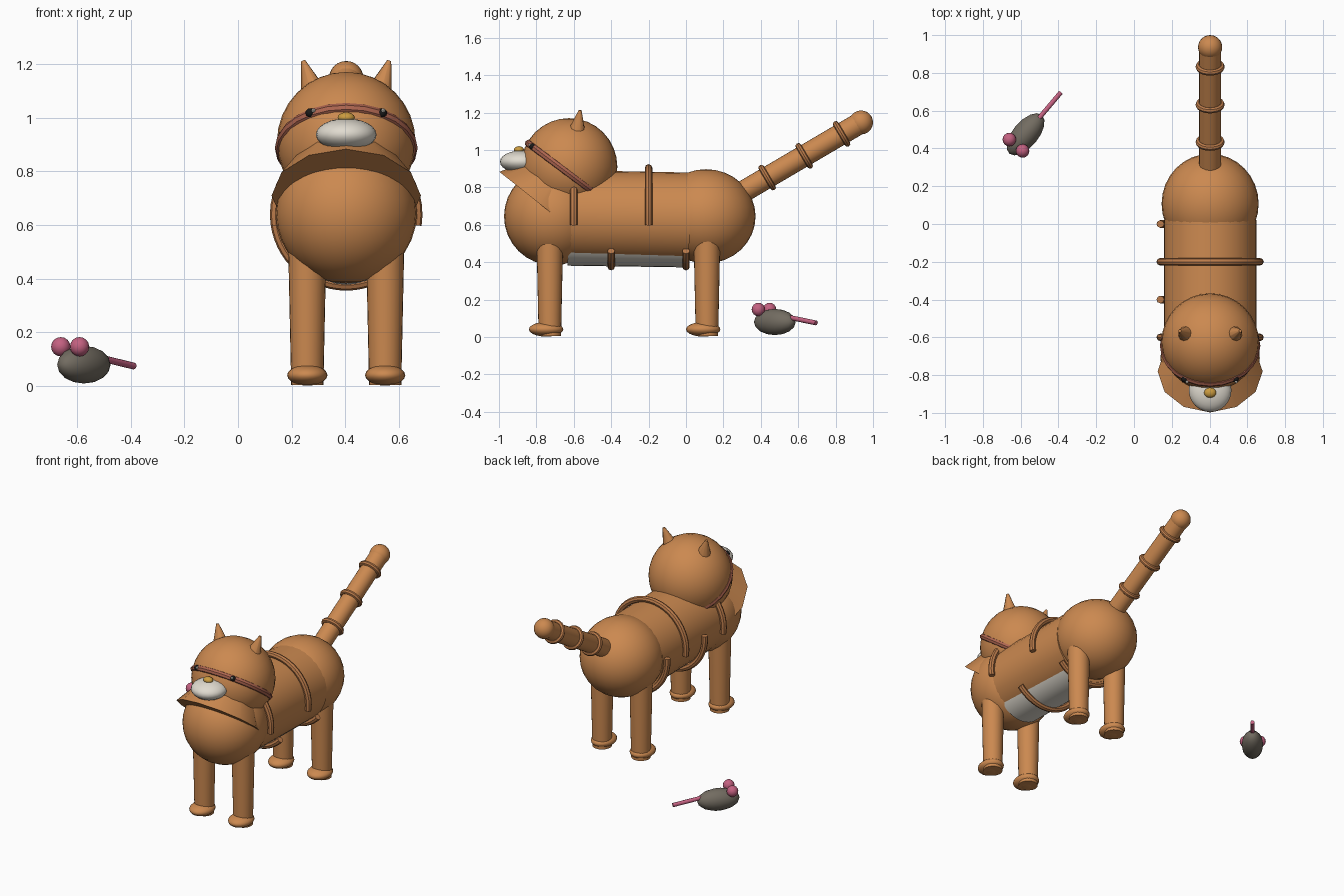
import bpy
from math import cos, sin, radians, pi
from mathutils import Vector

if "Cube" in bpy.data.objects:
    bpy.data.objects.remove(bpy.data.objects["Cube"])


def material(name, r, g, b):
    m = bpy.data.materials.new(name)
    m.diffuse_color = (r, g, b, 1)
    m.use_nodes = True
    m.node_tree.nodes["Principled BSDF"].inputs["Base Color"].default_value = m.diffuse_color
    return m


ORANGE = material("orange_fur", 0.60, 0.25, 0.08)
STRIPE = material("stripe", 0.50, 0.20, 0.07)
RED = material("red_brown", 0.42, 0.13, 0.08)
WHITE = material("cream", 0.75, 0.71, 0.63)
GOLD = material("gold", 0.60, 0.33, 0.05)
BLACK = material("black", 0.01, 0.01, 0.01)
GREY = material("mouse_grey", 0.17, 0.15, 0.12)
PINK = material("pink", 0.55, 0.12, 0.22)
CX = 0.403  # cat centre line


def finish(name, mat):
    o = bpy.context.object
    o.name = name
    o.data.materials.append(mat)
    bpy.ops.object.shade_smooth_by_angle(angle=radians(40))
    return o


def ball(name, loc, radii, mat, seg=32, rot=(0, 0, 0)):
    bpy.ops.mesh.primitive_uv_sphere_add(segments=seg, ring_count=seg // 2,
                                         radius=1, location=loc, rotation=rot)
    bpy.context.object.scale = radii
    return finish(name, mat)


def rod(name, a, b, r1, r2, mat, seg=24):
    a, b = Vector(a), Vector(b)
    d = b - a
    bpy.ops.mesh.primitive_cone_add(vertices=seg, radius1=r1, radius2=r2, depth=d.length,
                                    location=(a + b) / 2,
                                    rotation=d.to_track_quat('Z', 'Y').to_euler())
    return finish(name, mat)


def ring(name, loc, axis, major, minor, mat, seg=24):
    bpy.ops.mesh.primitive_torus_add(major_segments=seg, minor_segments=8, location=loc,
                                     major_radius=major, minor_radius=minor,
                                     rotation=Vector(axis).to_track_quat('Z', 'Y').to_euler())
    return finish(name, mat)


def body_arc(name, y, start, end):
    # capped tube bent round the body in the xz plane
    cu = bpy.data.curves.new(name, 'CURVE')
    cu.dimensions = '3D'
    cu.bevel_depth = 0.02
    cu.bevel_resolution = 2
    cu.use_fill_caps = True
    n = 24
    sp = cu.splines.new('POLY')
    sp.points.add(n)
    for i, p in enumerate(sp.points):
        t = radians(start + (end - start) * i / n)
        p.co = (CX + 0.264 * cos(t), y, 0.64 + 0.264 * sin(t), 1)
    o = bpy.data.objects.new(name, cu)
    bpy.context.collection.objects.link(o)
    bpy.ops.object.select_all(action='DESELECT')
    o.select_set(True)
    bpy.context.view_layer.objects.active = o
    bpy.ops.object.convert(target='MESH')
    finish(name, STRIPE)


# torso
ball("chest", (CX, -0.71, 0.645), (0.263, 0.263, 0.262), ORANGE)
ball("rump", (CX, 0.107, 0.645), (0.257, 0.265, 0.252), ORANGE)
rod("torso", (CX, -0.65, 0.647), (CX, 0.02, 0.634), 0.245, 0.245, ORANGE, 32)
rod("belly", (CX, -0.63, 0.571), (CX, 0.0, 0.562), 0.19, 0.19, WHITE, 32)

# stripes over the back and under the belly
for i, y in enumerate((-0.6, -0.2)):
    body_arc(f"back_stripe_{i}", y, -9, 189)
for i, y in enumerate((-0.4, 0.0)):
    body_arc(f"belly_stripe_{i}", y, 176, 317)

# legs and paws
for row, y in (("front", -0.728), ("rear", 0.112)):
    for side, s in (("left", -1), ("right", 1)):
        x = CX + s * 0.145
        rod(f"{row}_leg_{side}", (x, y, 0.005), (x, y, 0.56), 0.06, 0.072, ORANGE)
        ball(f"{row}_paw_{side}", (x, y - 0.02, 0.041), (0.075, 0.092, 0.039), ORANGE, 20)

# tail with rings and round tip
base, tip = Vector((CX, 0.26, 0.75)), Vector((CX, 0.936, 1.147))
rod("tail", base, tip, 0.058, 0.058, ORANGE)
ball("tail_tip", tip, (0.064,) * 3, ORANGE, 24)
for i, y in enumerate((0.434, 0.632, 0.832)):
    t = (y - base.y) / (tip.y - base.y)
    ring(f"tail_ring_{i}", base.lerp(tip, t), tip - base, 0.061, 0.016, STRIPE)

# flared neck ruff and head
rod("neck_ruff", (CX, -0.78, 0.71), (CX, -0.594, 0.944), 0.278, 0.10, ORANGE, 12)
ball("head", (CX, -0.625, 0.91), (0.258, 0.258, 0.26), ORANGE)
ring("head_band", (CX, -0.645, 0.887), (0, 0.6, 0.8), 0.245, 0.021, RED)

# face
ball("muzzle", (CX, -0.88, 0.937), (0.113, 0.115, 0.06), WHITE, 24)
ball("nose", (CX, -0.893, 1.0), (0.032, 0.027, 0.02), GOLD, 16)
for side, s in (("left", -1), ("right", 1)):
    ball(f"eye_{side}", (CX + s * 0.135, -0.822, 1.018), (0.017,) * 3, BLACK, 12)
    ball(f"eye_glint_{side}", (CX + s * 0.13 + 0.008, -0.836, 1.027), (0.008,) * 3, WHITE, 8)
    rod(f"ear_{side}", (CX + s * 0.118, -0.588, 1.08), (CX + s * 0.16, -0.566, 1.212),
        0.054, 0.008, ORANGE, 10)

# mouse
ball("mouse_body", (-0.574, 0.475, 0.08), (0.134, 0.068, 0.07), GREY, 16,
     (0, 0, radians(50)))
for side, x, y in (("left", -0.66, 0.447), ("right", -0.59, 0.387)):
    ball(f"mouse_ear_{side}", (x, y, 0.147), (0.036,) * 3, PINK, 16)
rod("mouse_tail", (-0.52, 0.54, 0.107), (-0.388, 0.696, 0.075), 0.013, 0.013, PINK, 10)
